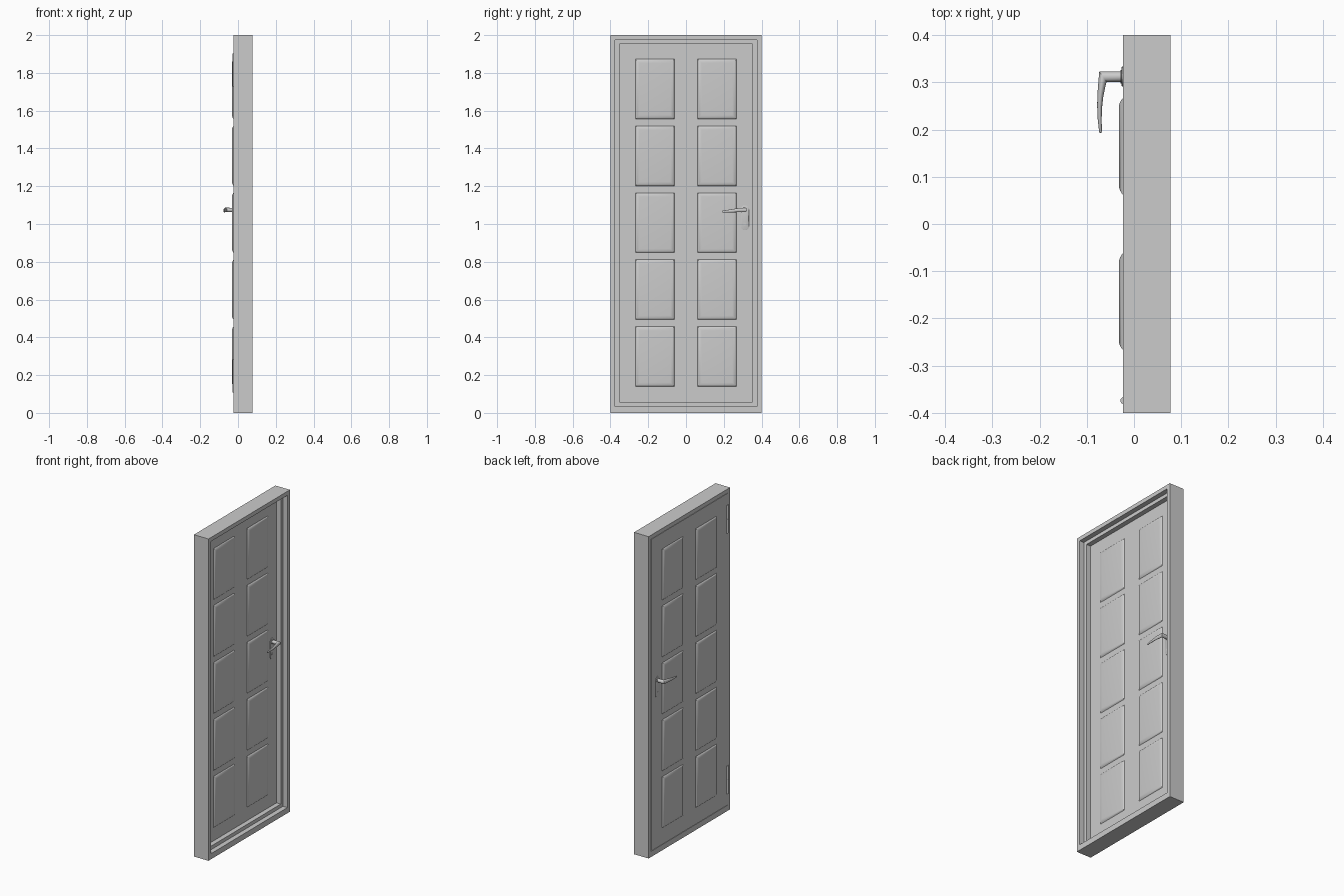
import bpy, bmesh, math
from mathutils import Matrix, Vector

if "Cube" in bpy.data.objects:
    bpy.data.objects.remove(bpy.data.objects["Cube"])

MID = -0.003          # mid-plane of the door leaf in x
HALF = 0.02           # half thickness of the leaf


def make(name, bm, x=0.0, mirror=None, smooth=None):
    bmesh.ops.recalc_face_normals(bm, faces=bm.faces)
    me = bpy.data.meshes.new(name)
    bm.to_mesh(me)
    bm.free()
    ob = bpy.data.objects.new(name, me)
    ob.location.x = x
    bpy.context.collection.objects.link(ob)
    if mirror:
        m = ob.modifiers.new("mirror", "MIRROR")
        m.use_axis = mirror
        m.use_mirror_merge = False
    if smooth:
        bpy.ops.object.select_all(action='DESELECT')
        ob.select_set(True)
        bpy.context.view_layer.objects.active = ob
        bpy.ops.object.shade_smooth_by_angle(angle=math.radians(smooth))
    return ob


def skin(bm, rings, closed=False, caps=(True, True)):
    vs = [[bm.verts.new(p) for p in r] for r in rings]
    n = len(vs[0])
    pairs = list(zip(vs, vs[1:])) + ([(vs[-1], vs[0])] if closed else [])
    for a, b in pairs:
        for i in range(n):
            j = (i + 1) % n
            bm.faces.new((a[i], a[j], b[j], b[i]))
    if not closed:
        for cap, r in zip(caps, (vs[0], vs[-1])):
            if cap:
                bm.faces.new(r)


def rect(x, y0, y1, z0, z1):
    return [(x, y0, z0), (x, y1, z0), (x, y1, z1), (x, y0, z1)]


def cylinder(bm, centre, r, depth, axis='Z', seg=20):
    rot = Matrix.Rotation(math.pi / 2, 4, 'Y') if axis == 'X' else Matrix()
    bmesh.ops.create_cone(bm, cap_ends=True, segments=seg, radius1=r, radius2=r,
                          depth=depth, matrix=Matrix.Translation(centre) @ rot)


# Frame: stepped section (x, inset) swept round the rectangle
section = [(-0.023, 0), (0.077, 0), (0.077, 0.025), (0.047, 0.025),
           (0.047, 0.047), (0.0175, 0.047), (0.0175, 0.025), (-0.023, 0.025)]
bm = bmesh.new()
skin(bm, [rect(x, -0.4 + i, 0.4 - i, i + (0.01 if i else 0), 2 - i)
          for x, i in section], closed=True)
make("door_frame", bm)

# Leaf slab, with a hairline gap to the frame
bm = bmesh.new()
skin(bm, [rect(x, -0.373, 0.373, 0.037, 1.973) for x in (-HALF, HALF)])
make("door_leaf", bm, MID)

# Raised panels: softly rounded edge, two columns on both faces
edge = [(0, 0), (0.003, 0.003), (0.008, 0.006), (0.014, 0.0082), (0.021, 0.009)]
bm = bmesh.new()
for k in range(5):
    z = 0.14 + 0.354 * k
    skin(bm, [rect(HALF + d, 0.062 + i, 0.267 - i, z + i, z + 0.317 - i)
              for i, d in edge], caps=(False, True))
make("raised_panels", bm, MID, (True, True, False), 40)

# Handle plate with rounded ends
plate = []
for zc, start in ((1.078, 0), (0.988, math.pi)):
    for k in range(13):
        a = start + math.pi * k / 12
        plate.append((0.312 + 0.021 * math.cos(a), zc + 0.021 * math.sin(a)))
bm = bmesh.new()
skin(bm, [[(x, 0.312 + (y - 0.312) * s, 1.033 + (z - 1.033) * s) for y, z in plate]
          for x, s in ((HALF - 0.001, 1), (HALF + 0.002, 1), (HALF + 0.003, 0.95))])
make("handle_plate", bm, MID, (True, False, False), 30)

# Lock cylinder and the collar at the neck of the handle
bm = bmesh.new()
cylinder(bm, (HALF + 0.002, 0.31, 1.0), 0.008, 0.005, 'X')
make("lock_cylinder", bm, MID, (True, False, False), 30)
bm = bmesh.new()
cylinder(bm, (HALF + 0.003, 0.312, 1.075), 0.014, 0.006, 'X', 24)
make("handle_collar", bm, MID, (True, False, False), 30)

# Lever: loft through (inner x, y), (outer x, y), z centre, half height
stations = [
    ((0.02, 0.301), (0.02, 0.323), 1.0745, 0.011),
    ((0.055, 0.301), (0.0705, 0.323), 1.0745, 0.012),
    ((0.058, 0.290), (0.0725, 0.300), 1.074, 0.0118),
    ((0.062, 0.270), (0.0745, 0.275), 1.073, 0.0105),
    ((0.0645, 0.248), (0.075, 0.250), 1.0705, 0.009),
    ((0.0655, 0.222), (0.0738, 0.222), 1.068, 0.007),
    ((0.065, 0.197), (0.0710, 0.196), 1.066, 0.005),
    ((0.066, 0.193), (0.0695, 0.193), 1.066, 0.0035)]
rings = []
for inner, outer, zc, h in stations:
    a, b = Vector((*inner, zc)), Vector((*outer, zc))
    rings.append([(a + b) / 2 + (b - a) / 2 * math.cos(t) + Vector((0, 0, h * math.sin(t)))
                  for t in (2 * math.pi * k / 20 for k in range(20))])
bm = bmesh.new()
skin(bm, rings)
make("handle_lever", bm, MID, (True, False, False), 40)

# Hinges: two knuckles each
bm = bmesh.new()
for zc in (0.195, 1.815):
    for s in (-1, 1):
        cylinder(bm, (-0.0215, -0.374, zc + s * 0.044), 0.0075, 0.086)
    cylinder(bm, (-0.0215, -0.374, zc), 0.005, 0.01)
make("hinges", bm, smooth=30)
